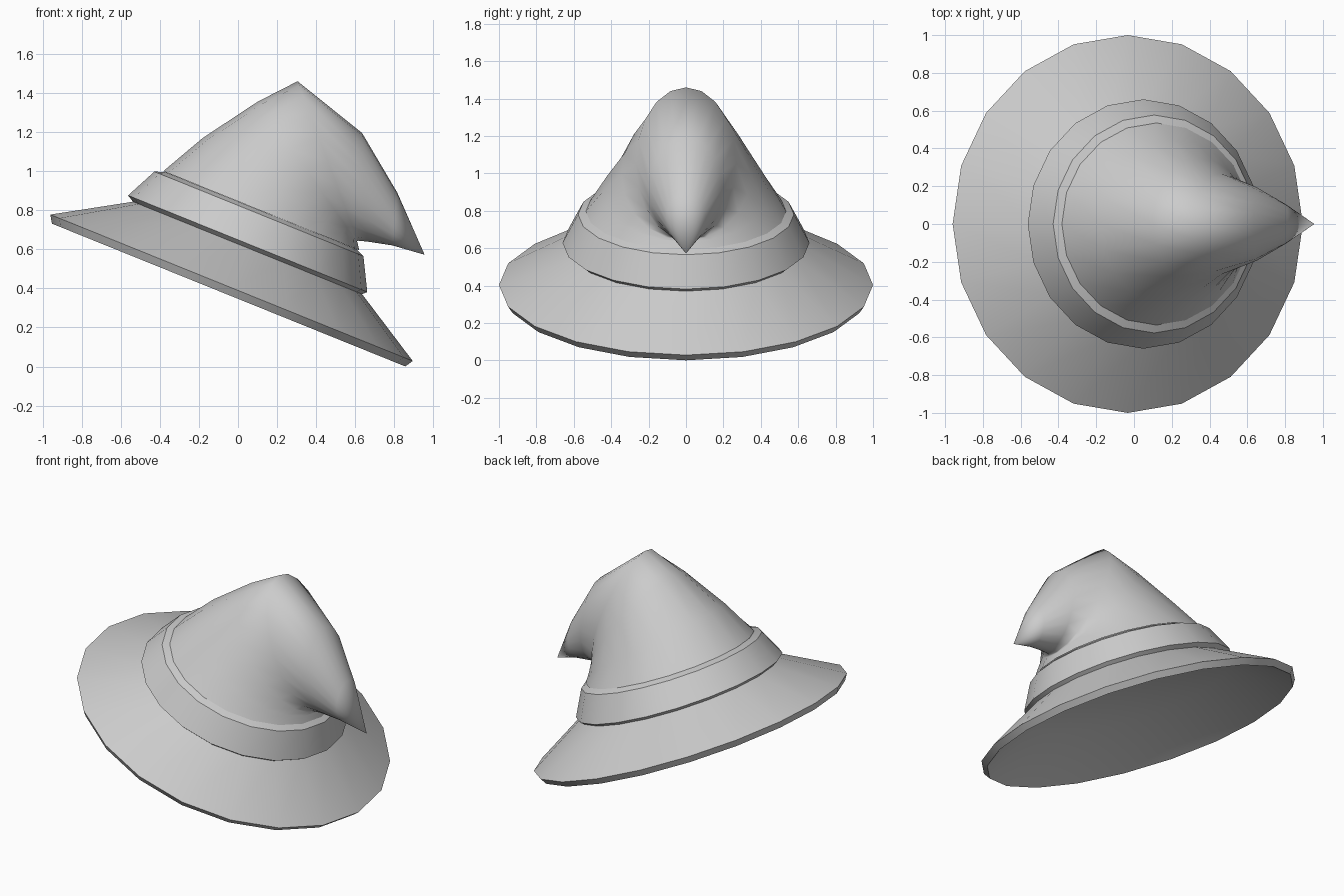
import bpy, bmesh
from math import radians, sin, cos, pi
from mathutils import Vector, Matrix

if "Cube" in bpy.data.objects:
    bpy.data.objects.remove(bpy.data.objects["Cube"])

SIDES = 20
TILT = Matrix.Translation((-0.048, 0, 0.366)) @ Matrix.Rotation(radians(22), 4, 'Y')


def loft(name, rings, start_tip=None, end_tip=None, angle=30):
    """Skin rings of points, optionally closing either end to a point."""
    bm = bmesh.new()
    loops = [[bm.verts.new(p) for p in ring] for ring in rings]
    for a, b in zip(loops, loops[1:]):
        for i in range(SIDES):
            j = (i + 1) % SIDES
            bm.faces.new((a[i], a[j], b[j], b[i]))
    for loop, tip in ((loops[0][::-1], start_tip), (loops[-1], end_tip)):
        if tip is not None:
            t = bm.verts.new(tip)
            for i in range(SIDES):
                bm.faces.new((loop[i], loop[(i + 1) % SIDES], t))
    mesh = bpy.data.meshes.new(name)
    bm.to_mesh(mesh)
    bm.free()
    ob = bpy.data.objects.new(name, mesh)
    bpy.context.collection.objects.link(ob)
    bpy.context.view_layer.objects.active = ob
    ob.select_set(True)
    bpy.ops.object.shade_smooth_by_angle(angle=radians(angle))
    ob.select_set(False)
    return ob


def circle(r, h, shift=0.0):
    # level ring in the tilted frame of the hat
    return [TILT @ Vector((shift + r * cos(2 * pi * i / SIDES), r * sin(2 * pi * i / SIDES), h))
            for i in range(SIDES)]


def oval(outer, inner, half):
    # ring spanning two points of the side silhouette, with a half width in y
    o, n = Vector((outer[0], 0, outer[1])), Vector((inner[0], 0, inner[1]))
    c, d = (o + n) / 2, (n - o) / 2
    return [c + d * cos(2 * pi * i / SIDES) + Vector((0, half * sin(2 * pi * i / SIDES), 0))
            for i in range(SIDES)]


# brim: slanted underside with a shallow ceiling, thin rim, conical top
loft("brim", [circle(0.62, 0.212), circle(0.975, 0.0), circle(1.0, 0.04), circle(0.63, 0.261)],
     start_tip=TILT @ Vector((0, 0, 0.24)), angle=40)

# band around the crown
loft("band", [circle(0.63, 0.258), circle(0.66, 0.28, -0.008), circle(0.577, 0.443, -0.012),
              circle(0.53, 0.462, -0.008)], angle=20)

# crown: fans around the inner crease, then droops to a point
crown = [((-0.382, 1.0), (0.62, 0.595), 0.535),
         ((-0.18, 1.17), (0.612, 0.634), 0.445),
         ((0.10, 1.355), (0.609, 0.641), 0.345),
         ((0.305, 1.46), (0.613, 0.644), 0.268),
         ((0.635, 1.195), (0.66, 0.64), 0.195),
         ((0.815, 0.89), (0.79, 0.62), 0.105)]
loft("crown", [oval(*c) for c in crown], end_tip=(0.955, 0, 0.572), angle=80)
